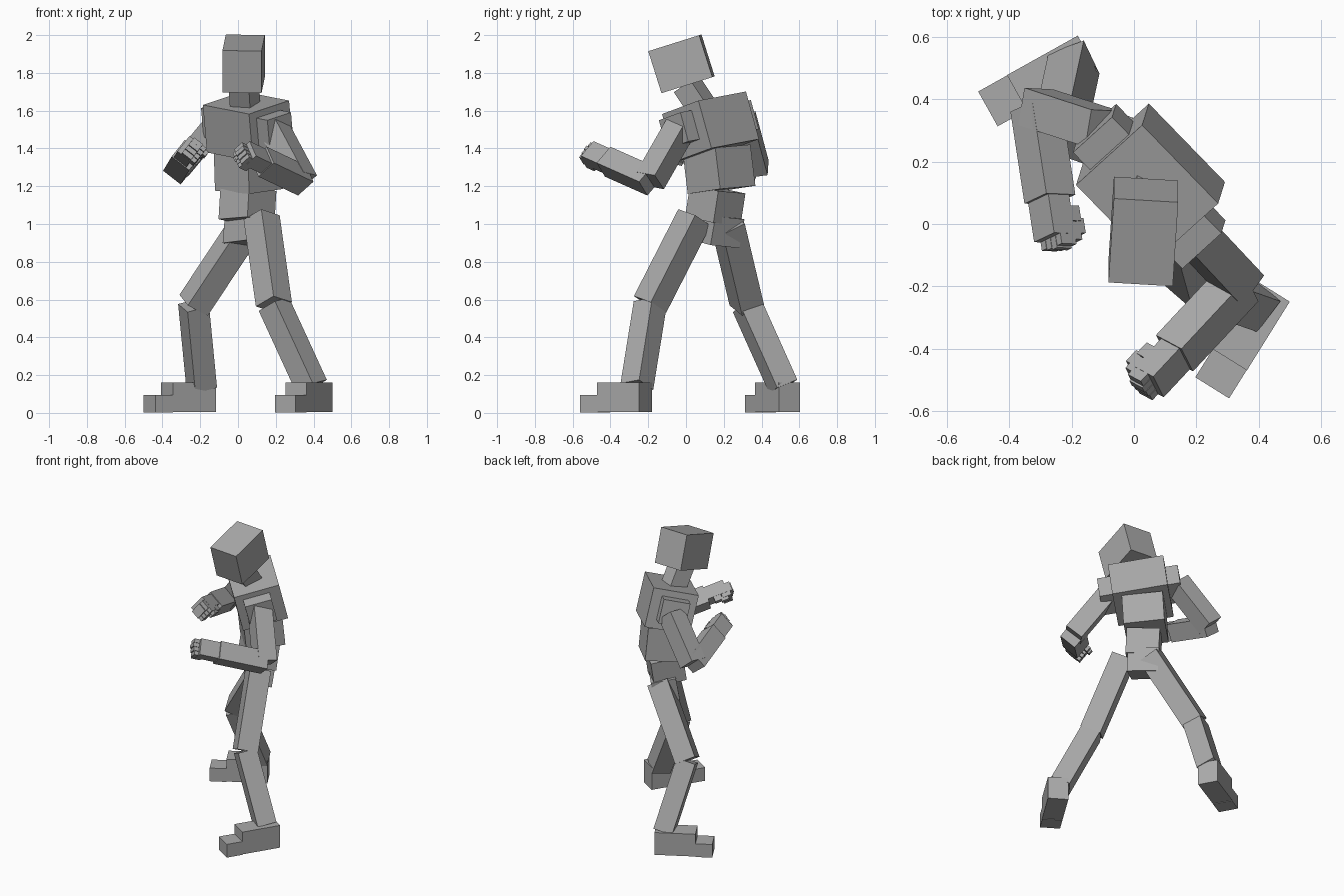
import bpy, bmesh
from mathutils import Vector as V, Matrix

if "Cube" in bpy.data.objects:
    bpy.data.objects.remove(bpy.data.objects["Cube"])

grey = bpy.data.materials.new("mid_grey")
grey.diffuse_color = (0.4, 0.4, 0.4, 1)
grey.use_nodes = True
grey.node_tree.nodes["Principled BSDF"].inputs["Base Color"].default_value = grey.diffuse_color


def box(name, centre, left, up, size):
    """Oriented box; size is along left, forward and up."""
    u = V(up).normalized()
    l = V(left)
    l = (l - u * l.dot(u)).normalized()
    f = l.cross(u)
    rot = Matrix((l, f, u)).transposed().to_4x4()
    bm = bmesh.new()
    bmesh.ops.create_cube(bm, size=1, matrix=Matrix.Translation(V(centre)) @ rot @ Matrix.Diagonal((*size, 1)))
    mesh = bpy.data.meshes.new(name)
    bm.to_mesh(mesh)
    bm.free()
    mesh.materials.append(grey)
    obj = bpy.data.objects.new(name, mesh)
    bpy.context.collection.objects.link(obj)
    return obj


def limb(name, start, end, left, width):
    """Square bar running between two joints."""
    a, b = V(start), V(end)
    box(name, (a + b) / 2, left, a - b, (width, width, (a - b).length))


# Torso, twisted towards the front left corner
CL, CU = (0.692, -0.706, -0.155), (-0.083, -0.264, 0.961)
box("chest", (0.053, 0.13, 1.516), CL, CU, (0.354, 0.295, 0.262))
box("abdomen", (0.055, 0.175, 1.29), (0.69, -0.72, 0), (-0.03, -0.12, 0.99), (0.26, 0.25, 0.22))
box("waist", (0.05, 0.155, 1.10), (0.72, -0.69, 0), (0.06, 0.15, 0.98), (0.21, 0.21, 0.17))
box("pelvis", (0.05, 0.17, 0.97), (0.63, -0.78, 0), (0.08, 0.17, 0.98), (0.2, 0.16, 0.155))

# Neck and head
box("neck", (0.035, 0.05, 1.67), (0.85, -0.5, 0), (-0.05, -0.55, 0.83), (0.12, 0.12, 0.17))
box("head", (0.03, -0.024, 1.848), (0.998, -0.065, 0), (0.0, -0.3, 0.954), (0.207, 0.283, 0.233))


def leg(side, hip, knee, ankle, hinge, heel, fwd):
    limb(side + "_thigh", hip, knee, hinge, 0.136)
    limb(side + "_shin", knee, ankle, hinge, 0.125)
    f = V(fwd).normalized()
    l = V((-f.y, f.x, 0))
    h = V(heel)
    box(side + "_foot", h + f * 0.13 + V((0, 0, 0.083)), l, (0, 0, 1), (0.13, 0.26, 0.155))
    box(side + "_toes", h + f * 0.313 + V((0, 0, 0.048)), l, (0, 0, 1), (0.128, 0.107, 0.092))


leg("left", (0.125, 0.045, 1.035), (0.19, -0.19, 0.575), (0.39, -0.26, 0.14),
    (0.69, -0.6, 0.41), (0.445, -0.215, 0), (-0.53, -0.85, 0))
leg("right", (0.05, 0.22, 1.0), (-0.235, 0.322, 0.57), (-0.193, 0.515, 0.14),
    (0.4, -0.87, -0.3), (-0.149, 0.548, 0), (-0.873, -0.487, 0))


def arm(side, shoulder, elbow, wrist, hinge):
    limb(side + "_upper_arm", shoulder, elbow, hinge, 0.122)
    limb(side + "_forearm", elbow, wrist, hinge, 0.118)
    # Fist: a is towards the palm, b runs up the knuckle row
    f = (V(wrist) - V(elbow)).normalized()
    a = -V(hinge)
    a = (a - f * a.dot(f)).normalized()
    b = a.cross(f)
    if b.z < 0:
        b = -b
    w = V(wrist)

    def part(name, df, da, db, size):
        box(side + name, w + f * df + a * da + b * db, a, b, size)

    part("_palm", 0.065, -0.005, 0, (0.085, 0.13, 0.108))
    for i in range(4):
        o = (i - 1.5) * 0.027
        reach = 0.148 - 0.006 * abs(i - 2)
        part("_knuckle_%d" % i, reach, 0.008, o, (0.06, 0.045, 0.025))
        part("_fingertip_%d" % i, 0.118, 0.05, o, (0.03, 0.06, 0.024))
    part("_thumb_base", 0.06, 0.05, 0.035, (0.045, 0.05, 0.035))
    part("_thumb_tip", 0.1, 0.07, 0.035, (0.03, 0.05, 0.03))


box("left_shoulder", (0.19, -0.03, 1.50), CL, CU, (0.1, 0.174, 0.16))
box("right_shoulder", (-0.085, 0.265, 1.55), CL, CU, (0.12, 0.174, 0.16))
arm("left", (0.19, -0.03, 1.51), (0.34, -0.19, 1.23), (0.13, -0.415, 1.33), (0.68, -0.38, 0.62))
arm("right", (-0.1, 0.305, 1.55), (-0.315, 0.375, 1.29), (-0.27, 0.08, 1.365), (-0.78, 0.05, 0.6))
